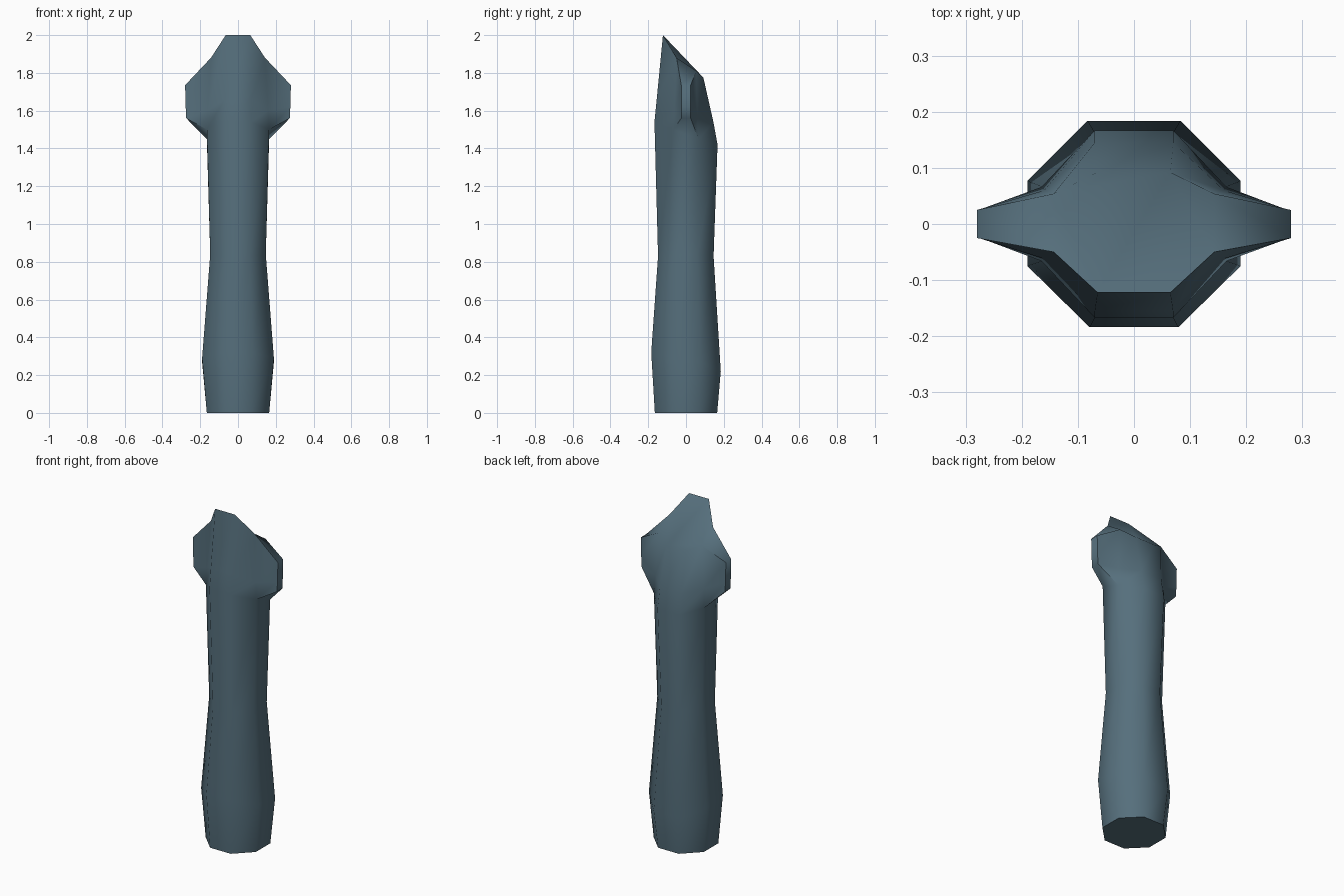
import bpy, bmesh, math

if "Cube" in bpy.data.objects:
    bpy.data.objects.remove(bpy.data.objects["Cube"])

mat = bpy.data.materials.new("slate blue")
mat.diffuse_color = (0.092, 0.159, 0.202, 1)
mat.use_nodes = True
mat.node_tree.nodes["Principled BSDF"].inputs["Base Color"].default_value = mat.diffuse_color

bm = bmesh.new()


def ring(f, sf, sb, b):
    """Eight-sided ring from four (x, y, z) right-hand points: front, side front, side back, back."""
    right = [f, sf, sb, b]
    left = [(-x, y, z) for x, y, z in reversed(right)]
    return [bm.verts.new(p) for p in right + left]


# octagonal shaft flowing into a head cut off at a slant
rings = [
    ring((.068, -.165, 0), (.165, -.068, 0), (.165, .068, 0), (.068, .165, 0)),
    ring((.079, -.184, .32), (.190, -.075, .29), (.190, .077, .27), (.083, .184, .22)),
    ring((.061, -.148, .83), (.147, -.061, .84), (.147, .060, .84), (.060, .146, .83)),
    ring((.070, -.167, 1.54), (.165, -.066, 1.50), (.165, .066, 1.45), (.070, .167, 1.42)),
    ring((.070, -.155, 1.66), (.160, -.062, 1.60), (.160, .060, 1.56), (.070, .145, 1.54)),
    ring((.065, -.122, 2.0), (.143, -.050, 1.88), (.143, .054, 1.81), (.065, .092, 1.775)),
]
for a, b in zip(rings, rings[1:]):
    for i in range(8):
        # leave the side of the head open for the wings
        if a in rings[3:5] and i in (1, 5):
            continue
        j = (i + 1) % 8
        bm.faces.new((a[i], a[j], b[j], b[i]))
bm.faces.new(list(reversed(rings[0])))
bm.faces.new(rings[-1])

# side wings tapering to a narrow flat tip
for s, i in ((1, 1), (-1, 5)):
    tips = [[bm.verts.new((s * x, s * y, z)) for y in (-.025, .025)]
            for x, z in ((.274, 1.56), (.277, 1.62), (.28, 1.735))]
    base = [(r[i], r[i + 1]) for r in rings[3:]]
    for k in range(2):
        (p, q), (p2, q2) = base[k], base[k + 1]
        (t, u), (t2, u2) = tips[k], tips[k + 1]
        bm.faces.new((p, t, t2, p2))
        bm.faces.new((t, u, u2, t2))
        bm.faces.new((u, q, q2, u2))
    bm.faces.new((base[0][0], base[0][1], tips[0][1], tips[0][0]))
    bm.faces.new((base[2][1], base[2][0], tips[2][0], tips[2][1]))

bmesh.ops.recalc_face_normals(bm, faces=bm.faces)
me = bpy.data.meshes.new("winged_post")
bm.to_mesh(me)
bm.free()
me.materials.append(mat)
ob = bpy.data.objects.new("winged_post", me)
bpy.context.collection.objects.link(ob)

# soft shading across the octagon, crisp rims
bpy.context.view_layer.objects.active = ob
ob.select_set(True)
bpy.ops.object.shade_smooth_by_angle(angle=math.radians(60))
